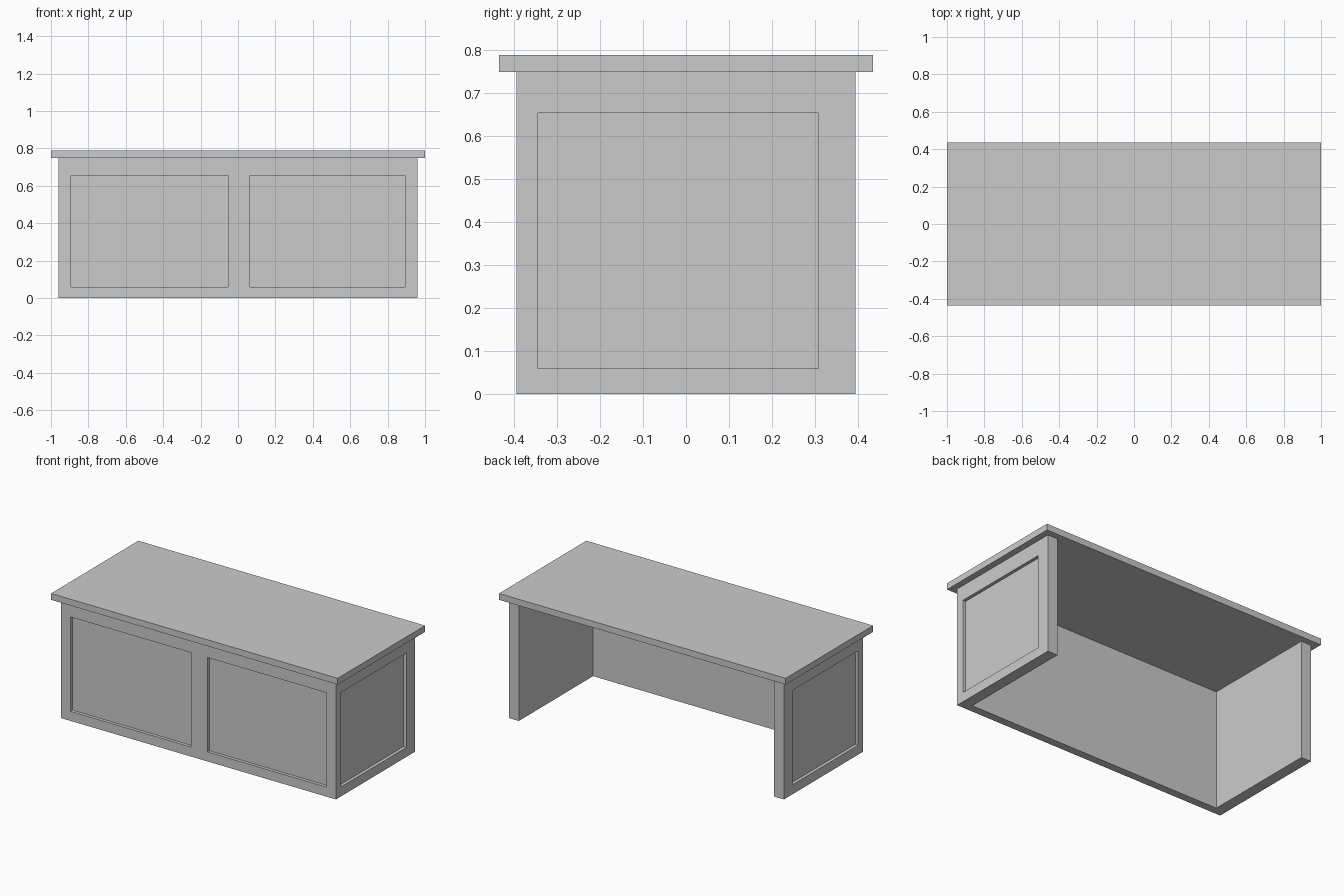
import bpy, bmesh
from mathutils import Matrix, Vector

if "Cube" in bpy.data.objects:
    bpy.data.objects.remove(bpy.data.objects["Cube"])


def add_box(bm, lo, hi):
    lo, hi = Vector(lo), Vector(hi)
    mat = Matrix.Translation((lo + hi) / 2) @ Matrix.Diagonal((*(hi - lo), 1))
    bmesh.ops.create_cube(bm, size=1, matrix=mat)


def make_object(name, bm):
    bmesh.ops.recalc_face_normals(bm, faces=bm.faces[:])
    mesh = bpy.data.meshes.new(name)
    bm.to_mesh(mesh)
    bm.free()
    ob = bpy.data.objects.new(name, mesh)
    bpy.context.collection.objects.link(ob)
    return ob


X, Y, H = 0.96, 0.395, 0.75      # body half width, half depth, height
SIDE, FRONT = 0.07, 0.05         # wall thicknesses
RECESS = 0.02
Z0, Z1 = 0.06, 0.655             # recessed panel heights

# Desk top slab
bm = bmesh.new()
add_box(bm, (-1, -0.435, H), (1, 0.435, 0.79))
make_object("desk_top", bm)

# Body: U-shaped plan, open at the back, extruded upward
bm = bmesh.new()
ix, iy = X - SIDE, -Y + FRONT
plan = [(-X, -Y), (X, -Y), (X, Y), (ix, Y), (ix, iy), (-ix, iy), (-ix, Y), (-X, Y)]
face = bm.faces.new([bm.verts.new((x, y, 0)) for x, y in plan])
walls = bmesh.ops.extrude_face_region(bm, geom=[face], use_keep_orig=True)
bmesh.ops.translate(bm, vec=(0, 0, H),
                    verts=[v for v in walls["geom"] if isinstance(v, bmesh.types.BMVert)])
body = make_object("desk_body", bm)

# Cutters for the two front panels and one panel on each side
bm = bmesh.new()
for x0, x1 in ((-0.893, -0.053), (0.064, 0.894)):
    add_box(bm, (x0, -Y - 0.1, Z0), (x1, -Y + RECESS, Z1))
for s in (-1, 1):
    a, b = sorted((s * (X - RECESS), s * (X + 0.1)))
    add_box(bm, (a, -0.345, Z0), (b, 0.308, Z1))
cutter = make_object("panel_cutter", bm)
cutter.hide_render = True

# Carve the recesses, then drop the cutter
mod = body.modifiers.new("recesses", 'BOOLEAN')
mod.operation = 'DIFFERENCE'
mod.solver = 'EXACT'
mod.object = cutter
bpy.context.view_layer.objects.active = body
bpy.ops.object.modifier_apply(modifier=mod.name)
bpy.data.objects.remove(cutter)
